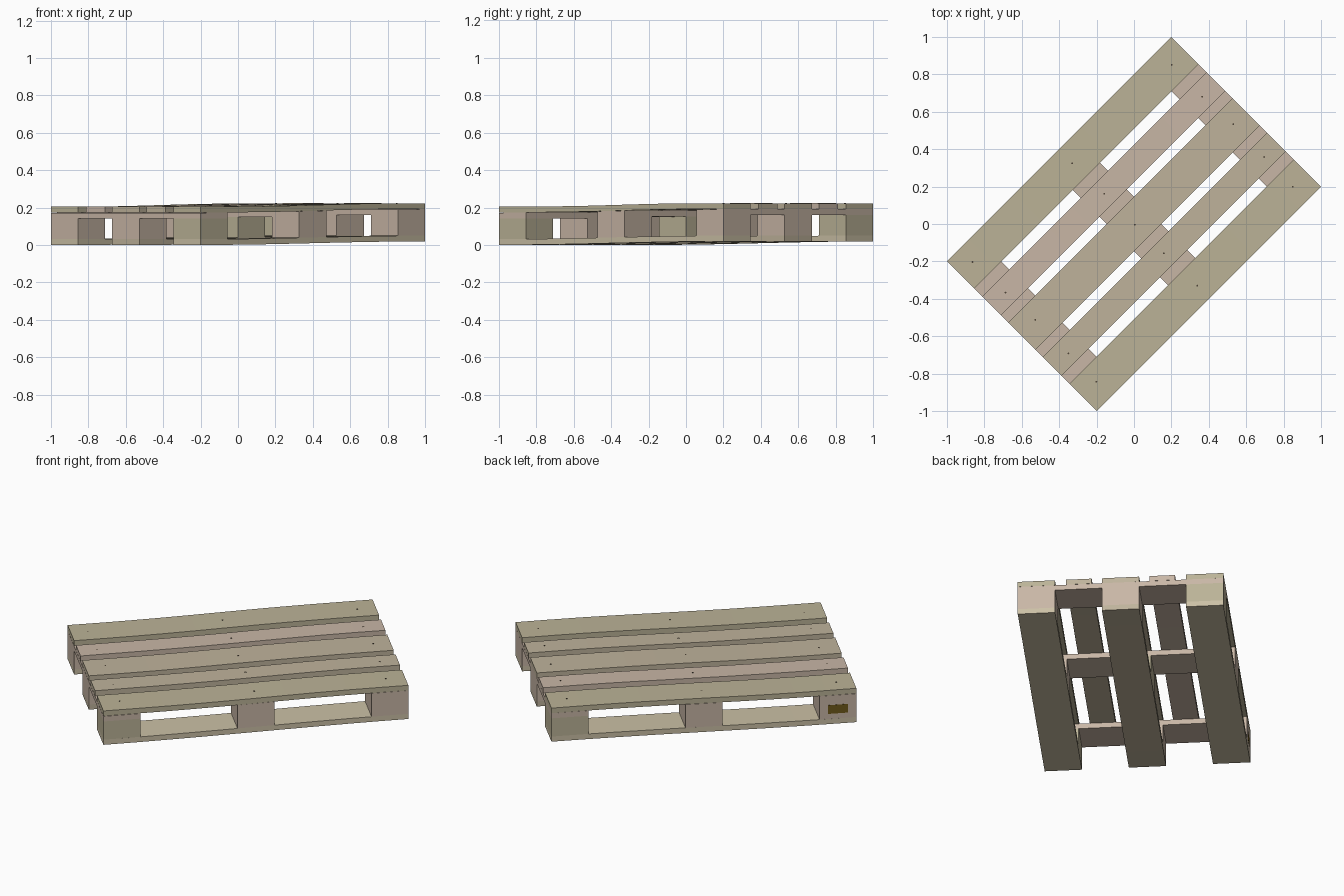
import bpy, bmesh, math, random
from mathutils import Matrix

if "Cube" in bpy.data.objects:
    bpy.data.objects.remove(bpy.data.objects["Cube"])

random.seed(4)
L, W = 1.697, 1.131        # length and width before the 45 degree turn
B, N, T, H = 0.205, 0.141, 0.031, 0.110   # wide board, narrow board, thickness, block height
TURN = Matrix.Rotation(math.radians(45), 4, 'Z')


def material(name, rgb):
    m = bpy.data.materials.new(name)
    m.diffuse_color = (*rgb, 1)
    m.use_nodes = True
    m.node_tree.nodes["Principled BSDF"].inputs["Base Color"].default_value = m.diffuse_color
    return m


OLIVE = material("olive_wood", (0.50, 0.45, 0.31))
TAN = material("tan_wood", (0.52, 0.45, 0.33))
PINK = material("pink_wood", (0.58, 0.47, 0.38))
PALE = material("pale_wood", (0.60, 0.53, 0.38))
DARK = material("dark_metal", (0.08, 0.06, 0.04))
STAMP = material("stamp_brown", (0.16, 0.10, 0.01))


def warp(u):
    """Gentle S-shaped rise along the length."""
    return 0.0095 + 0.0095 * math.sin(u / (L / 2) * math.pi / 2)


def finish(bm, name, mat, wobble=0.0):
    phase = random.uniform(0, 6.28)
    for v in bm.verts:
        v.co.z += warp(v.co.x) + wobble * (1 + math.sin(5 * v.co.x + phase)) / 2
    bm.transform(TURN)
    bmesh.ops.recalc_face_normals(bm, faces=bm.faces)
    me = bpy.data.meshes.new(name)
    bm.to_mesh(me)
    bm.free()
    me.materials.append(mat)
    ob = bpy.data.objects.new(name, me)
    bpy.context.collection.objects.link(ob)
    return ob


def box(name, centre, size, mat, cuts=0, wobble=0.0):
    bm = bmesh.new()
    bmesh.ops.create_cube(bm, size=1)
    bm.transform(Matrix.Translation(centre) @ Matrix.Diagonal((*size, 1)))
    # slice long boards so they can bend
    for i in range(cuts):
        x = centre[0] - size[0] / 2 + size[0] * (i + 1) / (cuts + 1)
        bmesh.ops.bisect_plane(bm, geom=bm.verts[:] + bm.edges[:] + bm.faces[:],
                               plane_co=(x, 0, 0), plane_no=(1, 0, 0))
    return finish(bm, name, mat, wobble)


edge_u, edge_v = L / 2 - B / 2, W / 2 - B / 2
z_cross = T + H + T / 2
z_top = T + H + T * 1.5

# bottom runners and blocks
for j, v in enumerate((-edge_v, 0, edge_v)):
    box(f"bottom_board_{j+1}", (0, v, T / 2), (L, B, T), PALE if j != 1 else TAN, 9)
    for i, u in enumerate((-edge_u, 0, edge_u)):
        mat = OLIVE if (i, j) in ((0, 0), (2, 2), (1, 1)) else PINK
        box(f"block_{i+1}_{j+1}", (u, v, T + H / 2), (B, B, H), mat)

# cross boards
for i, u in enumerate((-edge_u, 0, edge_u)):
    box(f"cross_board_{i+1}", (u, 0, z_cross), (B, W, T), PINK)

# top deck boards with three nail heads each
deck = ((-edge_v, B, OLIVE), (-0.229, N, TAN), (0, B, TAN), (0.229, N, PINK), (edge_v, B, OLIVE))
for j, (v, width, mat) in enumerate(deck):
    box(f"deck_board_{j+1}", (0, v, z_top), (L, width, T), mat, 9, 0.002)
    bm = bmesh.new()
    for u in (-0.745, 0, 0.745):
        at = (u + random.uniform(-.01, .01), v + random.uniform(-.015, .015), z_top + T / 2)
        bmesh.ops.create_cone(bm, cap_ends=True, segments=8, radius1=0.005, radius2=0.005,
                              depth=0.005, matrix=Matrix.Translation(at))
    finish(bm, f"deck_nails_{j+1}", DARK)

# dark patch on one corner block
box("stamp_patch", (-edge_u, W / 2, 0.088), (0.11, 0.002, 0.052), STAMP)
